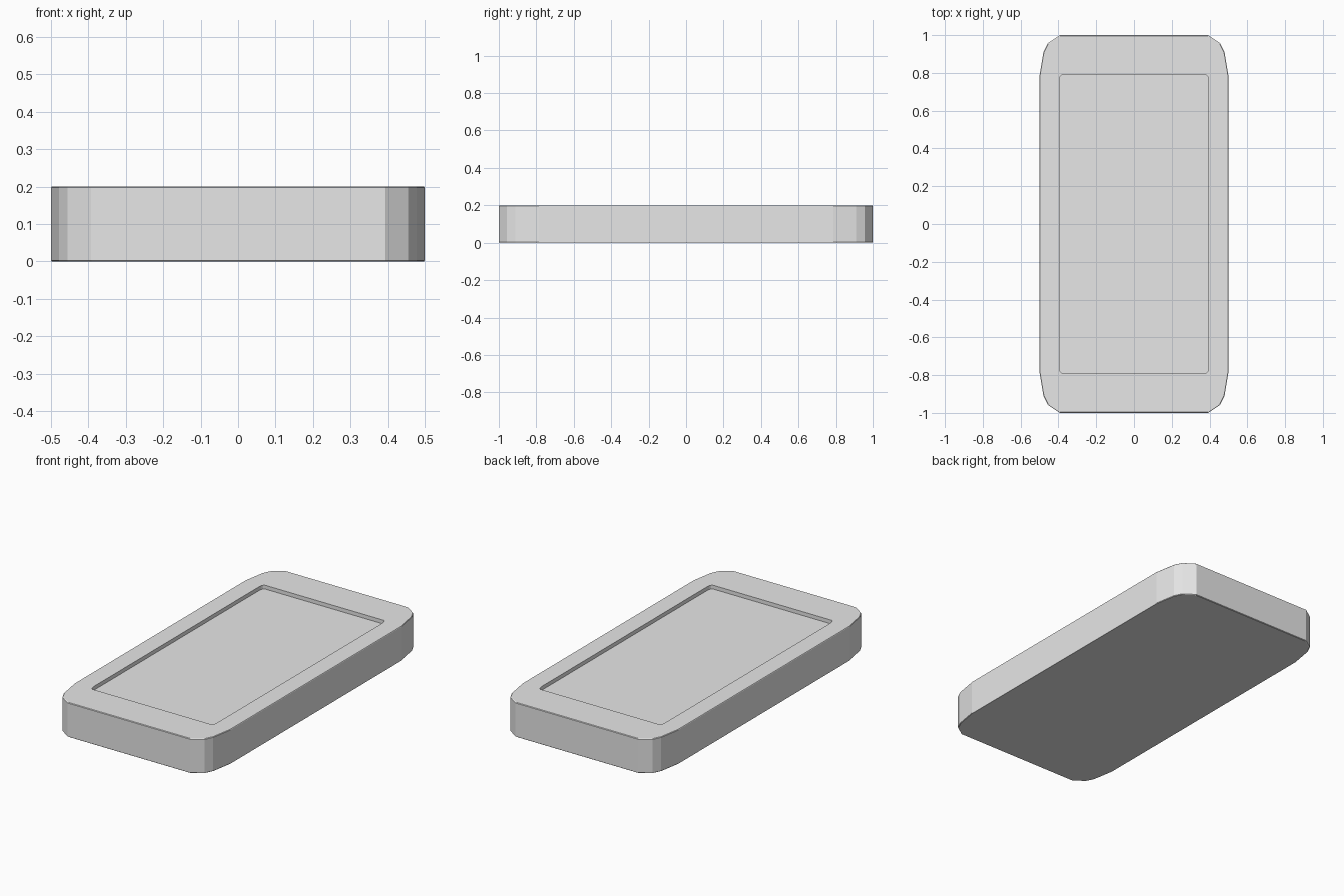
import bpy, bmesh, math

if "Cube" in bpy.data.objects:
    bpy.data.objects.remove(bpy.data.objects["Cube"], do_unlink=True)

grey = bpy.data.materials.new("light grey")
grey.use_nodes = True
colour = (0.8, 0.8, 0.8, 1)
grey.diffuse_color = colour
grey.node_tree.nodes["Principled BSDF"].inputs["Base Color"].default_value = colour


def outline(half, corner):
    """Rounded square corner of three facets, stretched double along y."""
    steps = [(0, 1), (0.2, 0.41), (0.41, 0.2), (1, 0)]
    quarter = [(half - a * corner, 2 * (half - b * corner)) for a, b in steps]
    points = []
    for sx, sy in ((1, 1), (-1, 1), (-1, -1), (1, -1)):
        part = quarter if sx * sy > 0 else quarter[::-1]
        points += [(sx * x, sy * y) for x, y in part]
    return points


# Slab with softened rims and a shallow recess: half width, corner size, height
levels = [
    (0.498, 0.107, 0), (0.5, 0.107, 0.003),
    (0.5, 0.107, 0.197), (0.498, 0.107, 0.2),
    (0.395, 0.016, 0.2), (0.395, 0.016, 0.178),
]
bm = bmesh.new()
rings = [[bm.verts.new((x, y, z)) for x, y in outline(half, corner)]
         for half, corner, z in levels]
for low, high in zip(rings, rings[1:]):
    for i in range(len(low)):
        j = (i + 1) % len(low)
        bm.faces.new((low[i], low[j], high[j], high[i]))
bm.faces.new(rings[0][::-1])
bm.faces.new(rings[-1])
bmesh.ops.recalc_face_normals(bm, faces=bm.faces)

mesh = bpy.data.meshes.new("recessed_slab")
bm.to_mesh(mesh)
bm.free()
mesh.materials.append(grey)
slab = bpy.data.objects.new("recessed_slab", mesh)
bpy.context.collection.objects.link(slab)
